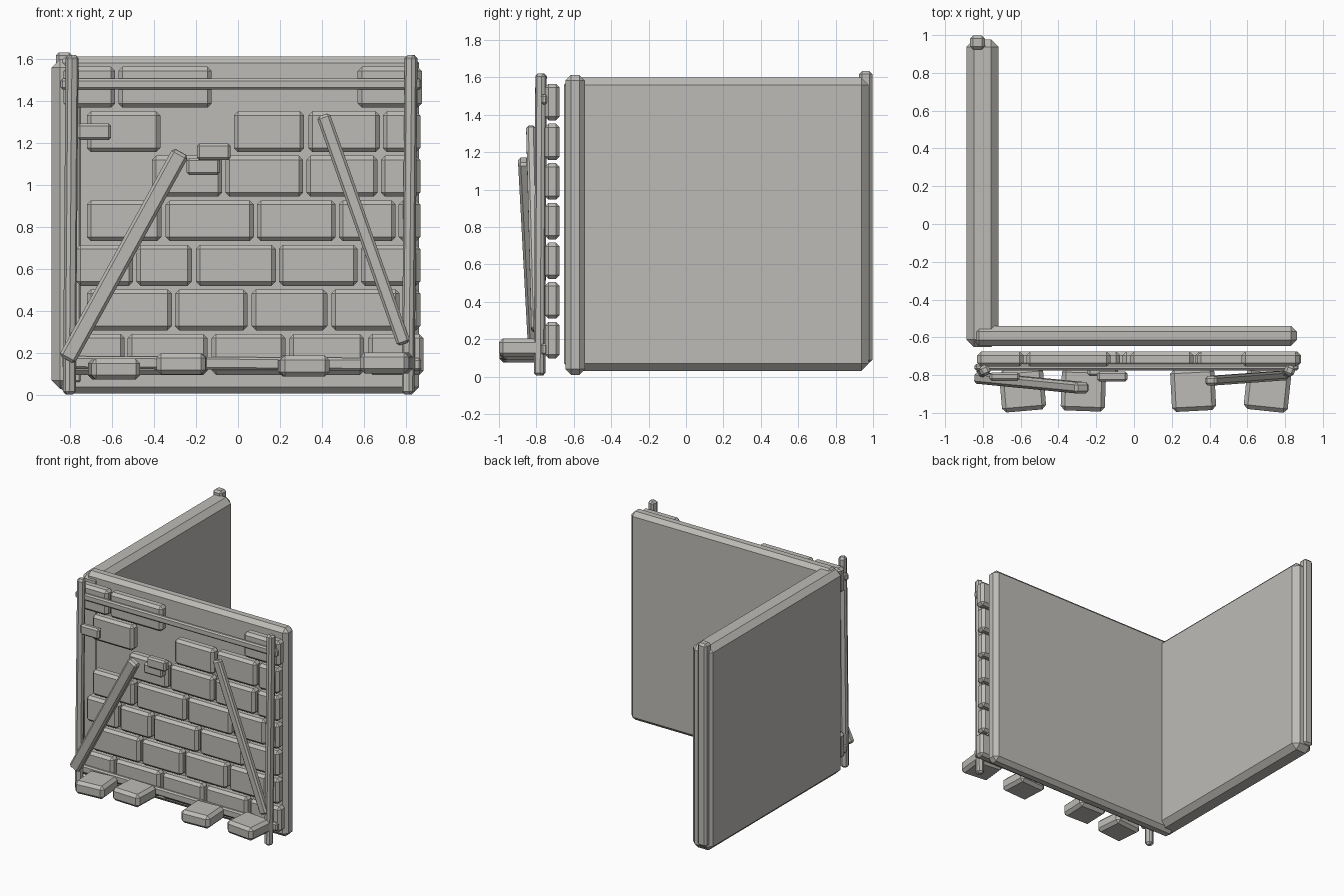
import bpy
import math
from mathutils import Matrix, Vector

cube = bpy.data.objects.get("Cube")
if cube:
    bpy.data.objects.remove(cube)

stone = bpy.data.materials.new("pale_grey_stone")
stone.use_nodes = True
GREY = (0.51, 0.50, 0.47, 1)
stone.diffuse_color = GREY
stone.node_tree.nodes["Principled BSDF"].inputs["Base Color"].default_value = GREY


def block(name, size, matrix, bevel):
    """Chamfered box of a given size, placed by a matrix."""
    bpy.ops.mesh.primitive_cube_add(size=1)
    ob = bpy.context.object
    ob.name = name
    ob.data.transform(Matrix.Diagonal((*size, 1)))
    ob.matrix_world = matrix
    ob.data.materials.append(stone)
    mod = ob.modifiers.new("chamfer", "BEVEL")
    mod.width = bevel
    mod.segments = 1
    return ob


def span(name, x, y, z, bevel, turn=0):
    """Block filling three ranges, optionally turned about z."""
    lo, hi = Vector((x[0], y[0], z[0])), Vector((x[1], y[1], z[1]))
    m = Matrix.Translation((lo + hi) / 2) @ Matrix.Rotation(math.radians(turn), 4, "Z")
    return block(name, hi - lo, m, bevel)


def beam(name, start, end, width, depth, bevel, turn=0):
    """Straight timber between two points, its depth kept close to y."""
    start, end = Vector(start), Vector(end)
    d = (end - start).normalized()
    side = Vector((0, 1, 0)).cross(d).normalized()
    m = Matrix((side, d.cross(side), d)).transposed().to_4x4()
    m = Matrix.Translation((start + end) / 2) @ m @ Matrix.Rotation(math.radians(turn), 4, "Z")
    return block(name, (width, depth, (end - start).length), m, bevel)


# Two plain wall slabs meeting at a corner
span("front_wall", (-0.85, 0.862), (-0.645, -0.54), (0.01, 1.613), 0.03)
span("left_wall", (-0.887, -0.717), (-0.652, 0.977), (0.03, 1.6), 0.04)

# Courses of facing bricks, from the top down, with gaps where bricks are missing
courses = [
    [(-0.83, -0.585), (-0.57, -0.125), (0.57, 0.875)],
    [(-0.72, -0.37), (-0.02, 0.315), (0.335, 0.675), (0.69, 0.868)],
    [(-0.41, -0.075), (-0.06, 0.31), (0.325, 0.665), (0.68, 0.868)],
    [(-0.72, -0.365), (-0.345, 0.075), (0.09, 0.465), (0.48, 0.75), (0.765, 0.868)],
    [(-0.77, -0.5), (-0.485, -0.22), (-0.2, 0.18), (0.195, 0.57), (0.585, 0.868)],
    [(-0.72, -0.315), (-0.3, 0.045), (0.065, 0.425), (0.445, 0.77), (0.785, 0.868)],
    [(-0.83, -0.54), (-0.525, -0.145), (-0.125, 0.225), (0.245, 0.6), (0.62, 0.883)],
]
for row, bricks in enumerate(courses):
    top = 1.565 - row * 0.212
    for x in bricks:
        span("facing_brick", x, (-0.755, -0.675), (top - 0.195, top), 0.02)

# Loose bricks standing proud of the facing
span("loose_brick_left", (-0.765, -0.605), (-0.83, -0.785), (1.215, 1.295), 0.012)
span("loose_brick_upper", (-0.195, -0.035), (-0.835, -0.78), (1.12, 1.2), 0.012)
span("loose_brick_lower", (-0.245, -0.085), (-0.805, -0.75), (1.05, 1.13), 0.012)

# Upright posts
beam("left_post", (-0.803, -0.783, 0.005), (-0.79, -0.775, 1.62), 0.055, 0.055, 0.014, 25)
beam("right_post", (0.81, -0.783, 0.005), (0.824, -0.775, 1.62), 0.055, 0.055, 0.014, -20)
span("back_post", (-0.867, -0.79), (0.925, 0.997), (0.075, 1.633), 0.015)

# Horizontal rails
beam("top_rail", (-0.845, -0.758, 1.482), (0.872, -0.758, 1.482), 0.052, 0.035, 0.01)
beam("bottom_rail", (-0.835, -0.758, 0.157), (0.872, -0.758, 0.147), 0.06, 0.035, 0.01)

# Leaning braces
beam("left_brace", (-0.815, -0.815, 0.17), (-0.272, -0.868, 1.158), 0.085, 0.06, 0.014)
beam("right_brace", (0.79, -0.802, 0.245), (0.405, -0.83, 1.335), 0.065, 0.05, 0.012)

# Stepping stones at the foot of the wall
for x, z, turn in [(-0.59, 0.125, 5), (-0.268, 0.15, -2), (0.313, 0.14, 3), (0.707, 0.155, -6)]:
    span("foot_stone", (x - 0.117, x + 0.117), (-0.99, -0.765), (z - 0.05, z + 0.05), 0.022, turn)
